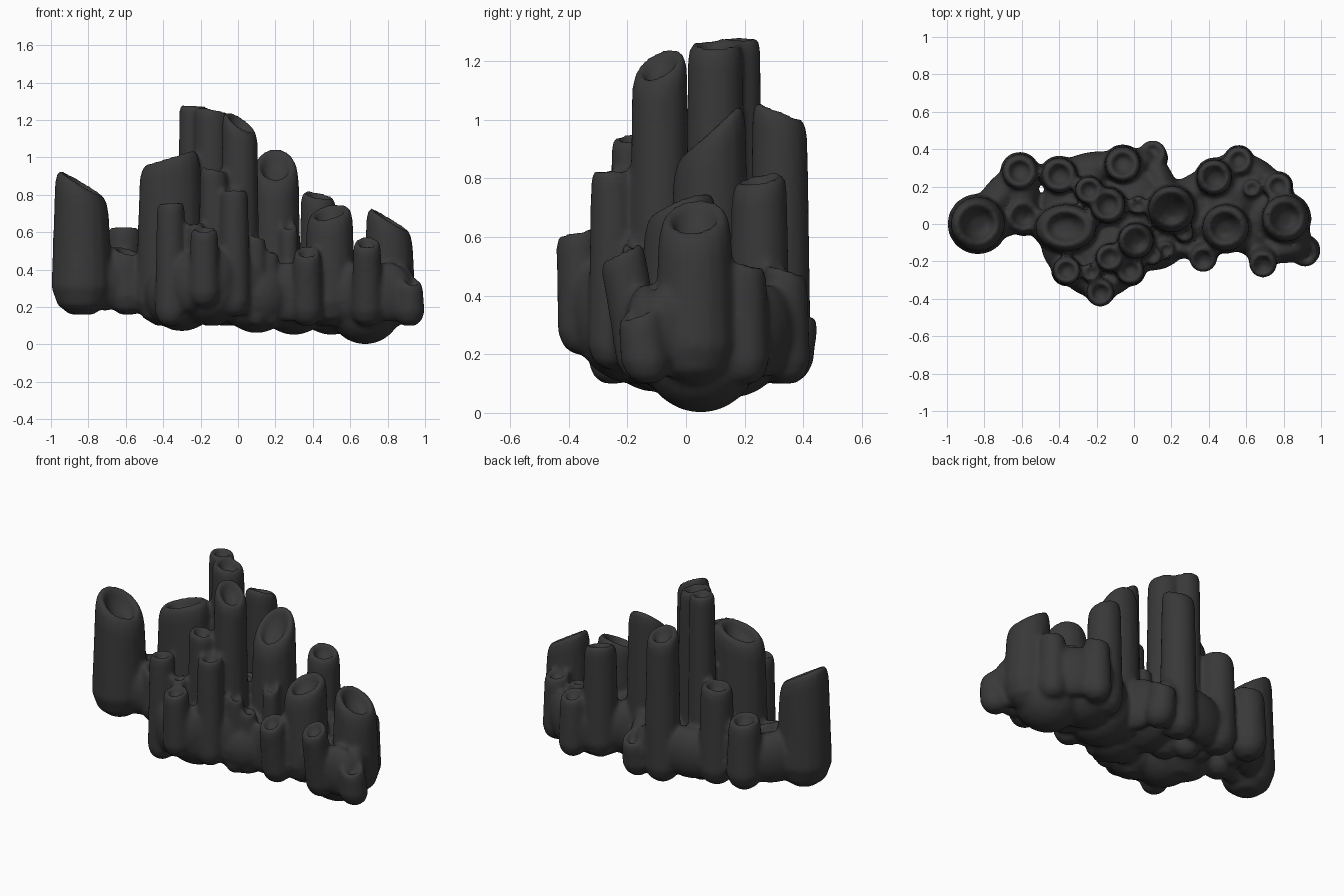
import bpy
import bmesh
import math
from mathutils import Matrix, Vector

old = bpy.data.objects.get("Cube")
if old:
    bpy.data.objects.remove(old, do_unlink=True)

SIDES = 16
# Tube thicknesses, as radii
SLIM, SMALL, MEDIUM, LARGE, HUGE = 0.05, 0.075, 0.095, 0.125, 0.145
bm = bmesh.new()
tubes = {}


def tube(name, x, y, radius, top, foot=0.1, side=0, back=0, lean=0, wide=1):
    """Closed sponge tube: swollen foot, tapering body, tilted round lip, cupped mouth.

    side and back are the slopes of the lip towards +x and +y;
    lean shifts the top along y; wide stretches the section along x.
    """
    length = top - foot
    swell = min(radius, length * 0.4)
    # Each ring: height, share of the radius, share of the lip's tilt
    profile = [
        (foot, 0.45, 0),
        (foot + swell * 0.35, 0.9, 0),
        (foot + swell, 1.13, 0),
        (foot + length / 2, 1.07, 0.2),
        (top - radius * 0.6, 1, 0.9),
        (top - radius * 0.2, 0.93, 1),
        (top, 0.8, 1),
        (top, 0.66, 1),
        (top - radius * 0.4, 0.5, 1),
        (top - radius * 0.6, 0.3, 1),
    ]
    loops = []
    for z, share, tilt in profile:
        shift = lean * ((z - foot) / length - 1)
        loop = []
        for i in range(SIDES):
            angle = math.tau * i / SIDES
            dx = radius * share * math.cos(angle)
            dy = radius * share * math.sin(angle)
            rise = tilt * (side * dx + back * dy)
            loop.append(bm.verts.new((x + dx * wide, y + shift + dy, z + rise)))
        loops.append(loop)
    for low, high in zip(loops, loops[1:]):
        for i in range(SIDES):
            j = (i + 1) % SIDES
            bm.faces.new((low[i], low[j], high[j], high[i]))
    bm.faces.new(loops[0][::-1])
    bm.faces.new(loops[-1])
    tubes[name] = (Vector((x, y - lean, foot)), radius)


def lump(x, y, z, radius=0.2):
    """Rounded lump of shared base tissue."""
    bmesh.ops.create_icosphere(bm, subdivisions=3, radius=radius,
                               matrix=Matrix.Translation((x, y, z)))


def bridge(first, second):
    """Ridge of tissue between the lower parts of two neighbouring tubes."""
    (start, r_start), (end, r_end) = tubes[first], tubes[second]
    span = end - start
    middle = (start + end) / 2
    middle.z += 0.18
    turn = Matrix.Rotation(math.atan2(span.y, span.x), 4, 'Z')
    size = (span.xy.length * 0.6, min(r_start, r_end), 0.16, 1)
    bmesh.ops.create_icosphere(bm, subdivisions=3, radius=1,
                               matrix=Matrix.Translation(middle) @ turn @ Matrix.Diagonal(size))


# Separate group at the far end
tube("far_huge", -0.835, 0, HUGE, 0.86, foot=0.16, side=-0.6, back=0.1)
tube("far_back", -0.61, 0.28, MEDIUM, 0.62, foot=0.18, back=-0.2)
tube("far_low", -0.59, 0.04, MEDIUM, 0.5, foot=0.16, side=-0.3, back=0.2)

# Tall middle group
tube("back_corner", -0.4, 0.26, MEDIUM, 0.77, foot=0.15, side=0.1)
tube("oval", -0.365, -0.02, LARGE, 1, side=0.4, wide=1.3)
tube("tallest_back", -0.24, 0.18, SMALL, 1.28, side=-0.1)
tube("tallest_front", -0.14, 0.1, MEDIUM, 1.26, side=-0.2)
tube("back_wall", -0.06, 0.32, MEDIUM, 1.03, back=-0.4)
tube("slanted_front", 0.01, -0.09, MEDIUM, 1.19, side=-0.6, back=0.4)
tube("wide_mouth", 0.2, 0.08, LARGE, 0.96, back=0.9)
tube("back_stub", 0.1, 0.38, SMALL, 0.36, back=-0.6, lean=0.04)
tube("hidden", 0.02, 0.1, SLIM, 0.6)

# Slim tubes along the front
tube("front_corner", -0.36, -0.25, SMALL, 0.76, side=0.1)
tube("front_outer", -0.18, -0.37, SMALL, 0.62, foot=0.2, back=0.2, lean=-0.02)
tube("front_tall", -0.13, -0.18, SMALL, 0.94, side=-0.2)
tube("front_middle", -0.02, -0.25, SMALL, 0.83, foot=0.15)
tube("front_short", 0.1, -0.17, SLIM, 0.58, side=-0.3)
tube("front_shorter", 0.17, -0.14, SLIM, 0.5, side=-0.2)
tube("front_bud", -0.23, -0.26, SLIM, 0.65, foot=0.2)
tube("middle_bud", 0.27, -0.05, SLIM, 0.64, back=0.5)

# Low spreading group
tube("low_tall", 0.43, 0.25, MEDIUM, 0.8, side=-0.2, back=0.2)
tube("low_back", 0.56, 0.34, SMALL, 0.49, back=-0.3)
tube("low_centre", 0.49, -0.02, LARGE, 0.71, side=0.2, back=0.4)
tube("low_front", 0.37, -0.19, SMALL, 0.5, back=0.5, lean=-0.06)
tube("low_leaning", 0.69, -0.22, SMALL, 0.55, back=0.5, lean=-0.08)
tube("end_large", 0.81, 0.03, LARGE, 0.67, side=-0.6, back=0.1)
tube("low_bud", 0.63, 0.19, SLIM, 0.49)
tube("end_back", 0.77, 0.2, SMALL, 0.51, back=-0.2)
tube("end_stub", 0.915, -0.16, SMALL, 0.35, side=-0.3, back=0.4, lean=-0.03)

# Shared base tissue: ridges between neighbours, then the core
for pair in (("far_huge", "far_back"), ("far_huge", "far_low"), ("far_back", "far_low"),
             ("far_low", "oval"), ("back_corner", "oval"), ("back_corner", "back_wall"),
             ("front_corner", "front_outer"), ("front_corner", "oval"),
             ("front_outer", "front_middle"), ("front_middle", "front_shorter"),
             ("back_wall", "back_stub"), ("back_stub", "wide_mouth"),
             ("wide_mouth", "low_tall"), ("low_tall", "low_back"),
             ("low_back", "end_back"), ("end_back", "end_large"),
             ("front_shorter", "low_front"), ("low_front", "low_centre"),
             ("low_centre", "low_leaning"), ("low_leaning", "end_stub"),
             ("end_large", "end_stub")):
    bridge(*pair)
lump(-0.3, 0.1, 0.35)
lump(-0.3, -0.1, 0.27)
lump(-0.15, -0.18, 0.3)
lump(0, 0.1, 0.3)
lump(0.1, -0.05, 0.26)
lump(0.3, 0.05, 0.25)
lump(0.5, 0.15, 0.25)
lump(0.68, 0.05, 0.2)

bmesh.ops.recalc_face_normals(bm, faces=bm.faces)
mesh = bpy.data.meshes.new("tube_sponge")
bm.to_mesh(mesh)
bm.free()
sponge = bpy.data.objects.new("tube_sponge", mesh)
bpy.context.collection.objects.link(sponge)

# Fuse everything into one skin and soften the joins
remesh = sponge.modifiers.new("fuse", 'REMESH')
remesh.mode = 'VOXEL'
remesh.voxel_size = 0.013
soften = sponge.modifiers.new("soften", 'SMOOTH')
soften.factor = 0.5
soften.iterations = 9
graph = bpy.context.evaluated_depsgraph_get()
fused = bpy.data.meshes.new_from_object(sponge.evaluated_get(graph))
sponge.modifiers.clear()
sponge.data = fused

# Single dark grey skin
skin = bpy.data.materials.new("charcoal_grey")
skin.use_nodes = True
grey = (0.04, 0.04, 0.04, 1)
skin.diffuse_color = grey
skin.node_tree.nodes["Principled BSDF"].inputs["Base Color"].default_value = grey
fused.materials.clear()
fused.materials.append(skin)

bpy.ops.object.select_all(action='DESELECT')
sponge.select_set(True)
bpy.context.view_layer.objects.active = sponge
bpy.ops.object.shade_smooth_by_angle(angle=math.radians(50))
